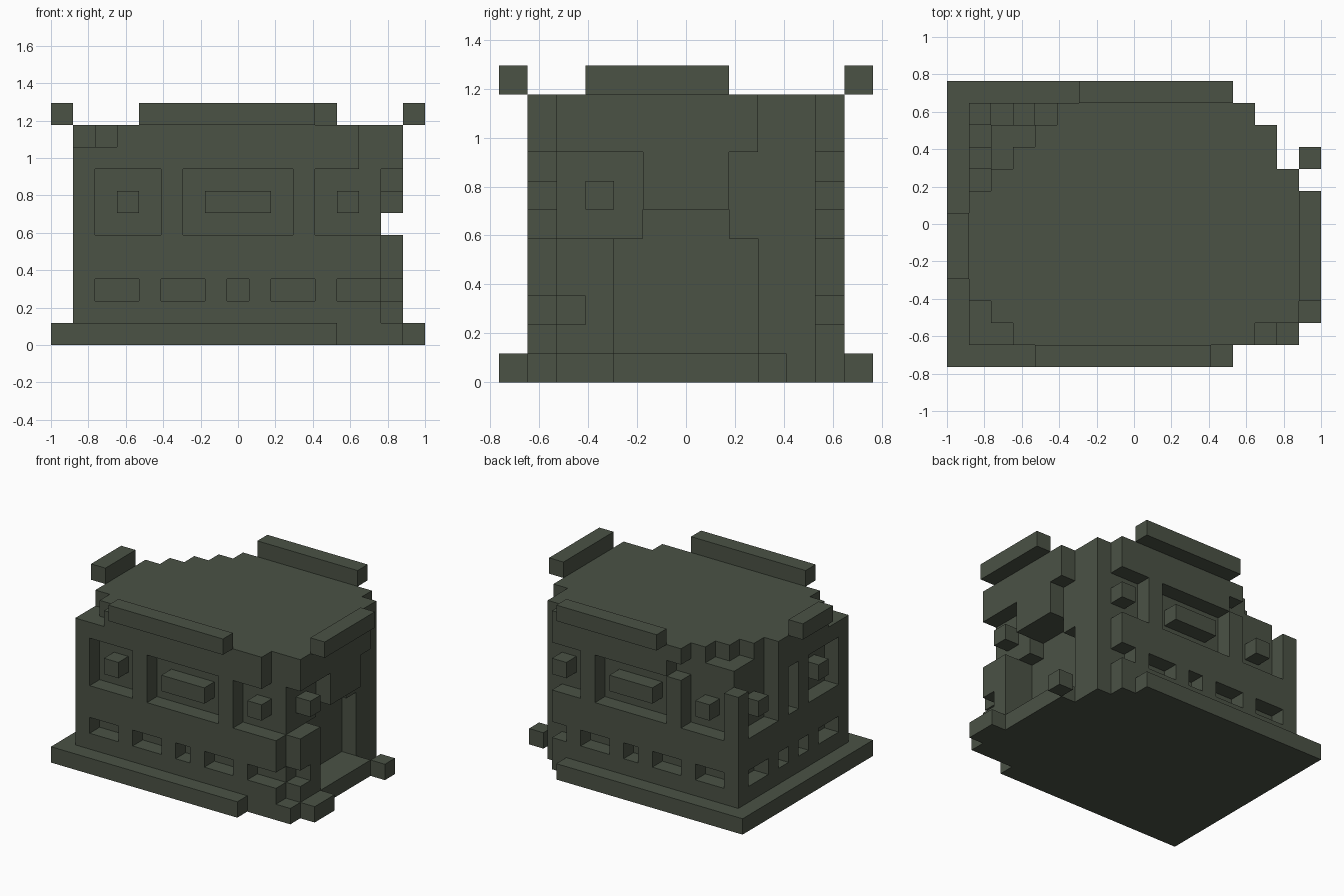
import bpy, bmesh
from mathutils import Vector

cube = bpy.data.objects.get("Cube")
if cube:
    bpy.data.objects.remove(cube)

U = 2 / 17                      # size of one block
W, D = 17, 13                   # footprint in blocks

stone = bpy.data.materials.new("mossy_stone")
stone.use_nodes = True
color = (0.07, 0.085, 0.06, 1)
stone.diffuse_color = color
bsdf = stone.node_tree.nodes["Principled BSDF"]
bsdf.inputs["Base Color"].default_value = color
bsdf.inputs["Roughness"].default_value = 0.9


def block(x, y, z):
    """Cells of a box; each argument is an inclusive (first, last) pair or one index."""
    spans = [(s, s) if isinstance(s, int) else s for s in (x, y, z)]
    rx, ry, rz = [range(a, b + 1) for a, b in spans]
    return {(i, j, k) for i in rx for j in ry for k in rz}


def build(name, cells):
    """Skin a set of cells with outer faces only, merging flat areas."""
    bm = bmesh.new()
    for cell in cells:
        for axis in range(3):
            for side in (0, 1):
                near = list(cell)
                near[axis] += 2 * side - 1
                if tuple(near) in cells:
                    continue
                b, c = (axis + 1) % 3, (axis + 2) % 3
                loop = []
                for u, v in ((0, 0), (1, 0), (1, 1), (0, 1)):
                    p = Vector(cell)
                    p[axis] += side
                    p[b] += u
                    p[c] += v
                    loop.append(bm.verts.new(((p.x - W / 2) * U, (p.y - D / 2) * U, p.z * U)))
                bm.faces.new(loop if side else loop[::-1])
    bmesh.ops.remove_doubles(bm, verts=bm.verts, dist=0.001)
    bmesh.ops.dissolve_limit(bm, angle_limit=0.01, verts=bm.verts, edges=bm.edges)
    mesh = bpy.data.meshes.new(name)
    bm.to_mesh(mesh)
    bm.free()
    mesh.materials.append(stone)
    ob = bpy.data.objects.new(name, mesh)
    bpy.context.collection.objects.link(ob)


# Crumbled back right corner, shared by every storey
corner = block((15, 16), (9, 12), (0, 10)) | block((14, 16), (11, 12), (0, 10)) \
    | block((13, 16), 12, (0, 10))

# Base slab with broken right edge, and one loose stone
base = block((0, 16), (0, 12), 0) - corner
base -= block((13, 16), 0, 0) | block(16, 1, 0) | block(16, (4, 8), 0)
build("base_slab", base)
build("loose_stone", block(16, 9, 0))

# Solid core behind the windows, with the doorway recess
door = block((14, 15), (4, 8), (1, 4)) | block((14, 15), (5, 7), 5)
build("core", block((2, 14), (2, 10), (1, 8)) - door)

# Front and back walls
for name, row in (("front_wall", 1), ("back_wall", 11)):
    wall = block((1, 15), row, (1, 8))
    for span in ((2, 4), (6, 10), (12, 14)):
        wall -= block(span, row, (5, 7))
        wall |= block((span[0] + 1, span[1] - 1), row, 6)
    for span in ((2, 3), (5, 6), 8, (10, 11), (13, 14)):
        wall -= block(span, row, 2)
    if row == 1:
        wall -= block(15, row, (1, 8)) | block(14, row, 8)
    else:
        wall -= corner | block((1, 5), row, 8)
    build(name, wall)

# Side walls
for name, col in (("left_hand_wall", 1), ("doorway_wall", 15)):
    wall = block(col, (2, 10), (1, 8))
    for span in ((2, 4), (8, 10)):
        wall -= block(col, span, (5, 7))
        wall |= block(col, span[0] + 1, 6)
    if col == 1:
        wall -= block(col, 6, (5, 7)) | block(col, (8, 10), 8)
        for span in ((2, 3), 5, 7, (9, 10)):
            wall -= block(col, span, 2)
    else:
        wall -= door | corner | block(col, 2, 2)
    build(name, wall)

# Roof with worn corners
roof = block((1, 15), (1, 11), 9) - corner
roof -= block((1, 2), 1, 9) | block(1, 2, 9) | block((14, 15), 1, 9)
for step in range(4):
    roof -= block((1, 4 - step), 11 - step, 9)
build("roof", roof)

# Raised parapet strips
build("front_parapet", block((4, 11), 0, 10))
build("back_parapet", block((6, 12), 12, 10))
build("left_hand_parapet", block(0, (4, 6), 10))
build("doorway_parapet", block(16, (3, 7), 10))
